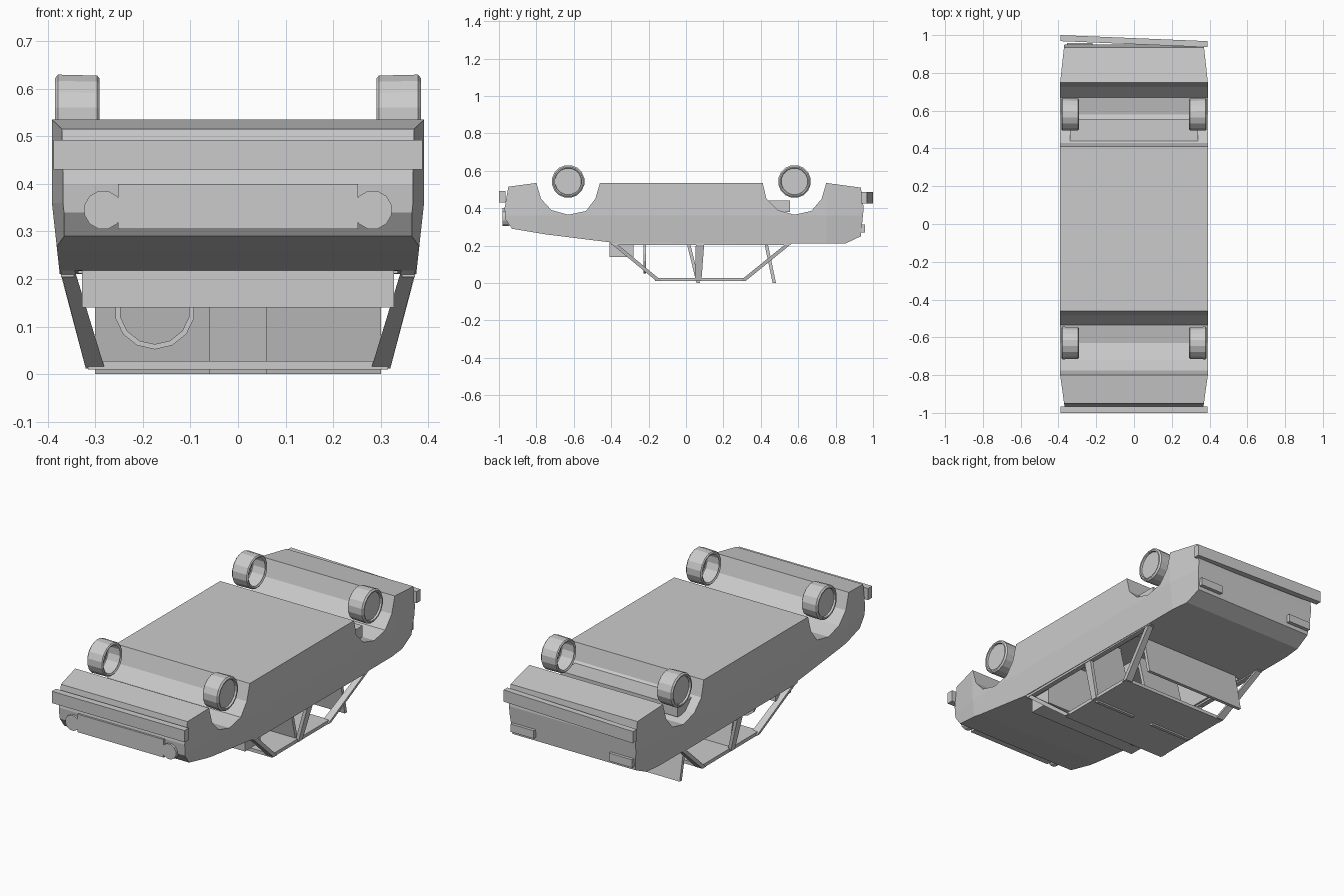
import bpy, bmesh, math
from mathutils import Vector

if "Cube" in bpy.data.objects:
    bpy.data.objects.remove(bpy.data.objects["Cube"])


def finish(name, bm):
    bmesh.ops.recalc_face_normals(bm, faces=bm.faces)
    me = bpy.data.meshes.new(name)
    bm.to_mesh(me)
    bm.free()
    ob = bpy.data.objects.new(name, me)
    bpy.context.collection.objects.link(ob)
    return ob


def block(name, low, high, size, size_high=None):
    """Box sheared between a low and a high centre point, with horizontal ends."""
    bm = bmesh.new()
    rings = []
    for c, (sx, sy) in ((low, size), (high, size_high or size)):
        rings.append([bm.verts.new((c[0] + i * sx / 2, c[1] + j * sy / 2, c[2]))
                      for i, j in ((-1, -1), (1, -1), (1, 1), (-1, 1))])
    a, b = rings
    bm.faces.new(a)
    bm.faces.new(b)
    for i in range(4):
        bm.faces.new((a[i], a[(i + 1) % 4], b[(i + 1) % 4], b[i]))
    return finish(name, bm)


def box(name, x0, x1, y0, y1, z0, z1):
    x, y = (x0 + x1) / 2, (y0 + y1) / 2
    return block(name, (x, y, z0), (x, y, z1), (x1 - x0, y1 - y0))


def lathe(name, profile, centre, axis, sides, closed=False):
    """Spin (offset, radius) points around the x or y axis."""
    bm = bmesh.new()
    rings = []
    for d, r in profile:
        ring = []
        for i in range(sides):
            t = 2 * math.pi * (i + .5) / sides
            u, v = r * math.cos(t), r * math.sin(t)
            p = Vector((d, u, v)) if axis == 'x' else Vector((u, d, v))
            ring.append(bm.verts.new(p + Vector(centre)))
        rings.append(ring)
    pairs = list(zip(rings, rings[1:]))
    if closed:
        pairs.append((rings[-1], rings[0]))
    else:
        bm.faces.new(rings[-1])
    for a, b in pairs:
        for i in range(sides):
            j = (i + 1) % sides
            bm.faces.new((a[i], a[j], b[j], b[i]))
    return finish(name, bm)


# Overturned body: side profile (y, z) with wheel arches running full width
profile = [(-.95, .515), (-.80, .535), (-.775, .45), (-.72, .39), (-.63, .365),
           (-.535, .385), (-.485, .45), (-.46, .535), (.41, .535), (.43, .45),
           (.49, .39), (.58, .365), (.67, .385), (.725, .45), (.75, .535),
           (.935, .51), (.95, .40), (.935, .25), (.85, .21), (.56, .21),
           (-.41, .218), (-.75, .26), (-.93, .29), (-.965, .34), (-.97, .40)]
bm = bmesh.new()
sides = [[bm.verts.new((x, y, z)) for y, z in profile] for x in (-1, 1)]
for s in sides:
    bm.faces.new(s)
n = len(profile)
for i in range(n):
    j = (i + 1) % n
    bm.faces.new((sides[0][i], sides[0][j], sides[1][j], sides[1][i]))
for co, no in (((0, 0, .36), (0, 0, 1)), ((0, -.8, 0), (0, 1, 0)), ((0, .75, 0), (0, 1, 0))):
    bmesh.ops.bisect_plane(bm, geom=bm.verts[:] + bm.edges[:] + bm.faces[:],
                           plane_co=co, plane_no=no)
for v in bm.verts:
    w = .391 - max(0, .36 - v.co.z) * .11
    w -= max(0, -.8 - v.co.y) * .14 + max(0, v.co.y - .75) * .11
    v.co.x *= w
body = finish("body", bm)

# Open cabin tub
cutter = box("cabin_cutter", -.335, .335, -.28, .425, .1, .44)
cutter.hide_render = True
cutter.hide_viewport = True
mod = body.modifiers.new("cabin", 'BOOLEAN')
mod.object = cutter
mod.operation = 'DIFFERENCE'
mod.solver = 'EXACT'

# Roof and pillars
box("roof", -.315, .315, -.165, .315, .01, .028)
for s, side in ((-1, "left"), (1, "right")):
    block(side + "_front_pillar", (s * .30, -.145, .012), (s * .358, -.395, .218),
          (.04, .03), (.03, .03))
    block(side + "_middle_pillar", (s * .31, .065, .012), (s * .362, .075, .212),
          (.018, .035), (.018, .045))
    block(side + "_rear_pillar", (s * .30, .305, .012), (s * .358, .552, .212),
          (.04, .03), (.03, .03))
    box(side + "_belt_trim", min(s * .345, s * .372), max(s * .345, s * .372),
        -.40, .56, .204, .216)

    # Wheels, hollow on the inner side
    for y, end in ((-.63, "front"), (.58, "rear")):
        lathe(f"{end}_{side}_wheel",
              [(s * d, r) for d, r in ((-.042, .070), (-.047, .080), (-.042, .086),
                                       (.040, .088), (.047, .080), (.046, .073),
                                       (.036, .071))],
              (s * .338, y, .543), 'x', 16)

    # Lamps
    lathe(side + "_headlight", [(.02, .041), (-.012, .041)], (s * .283, -.968, .345), 'y', 12)
    x0, x1 = sorted((s * .22, s * .355))
    box(side + "_tail_light", x0, x1, .93, .957, .27, .312)

    # Front seats
    block(side + "_seat_back", (s * .18, .065, 0), (s * .18, -.04, .43), (.24, .018))
    box(side + "_seat_cushion", s * .18 - .12, s * .18 + .12, -.24, -.03, .38, .44)

# Grille and bumpers
box("grille", -.252, .252, -.98, -.945, .305, .40)
box("front_bumper", -.388, .388, -1.0, -.965, .43, .492)
bm = bmesh.new()
quad = ((-.39, .968), (.388, .936), (.388, .968), (-.39, 1.0))
lo, hi = [[bm.verts.new((x, y, z)) for x, y in quad] for z in (.425, .487)]
bm.faces.new(lo)
bm.faces.new(hi)
for i in range(4):
    bm.faces.new((lo[i], lo[(i + 1) % 4], hi[(i + 1) % 4], hi[i]))
finish("bent_rear_bumper", bm)

# Rear seat, dashboard and steering wheel
block("rear_seat_back", (0, .472, 0), (0, .385, .42), (.60, .018))
box("rear_seat_cushion", -.34, .34, .22, .555, .38, .44)
box("dashboard", -.328, .328, -.41, -.28, .14, .225)
lathe("steering_wheel", [(-.006, .085), (.006, .085), (.006, .074), (-.006, .074)],
      (-.175, -.22, .137), 'y', 14, closed=True)
